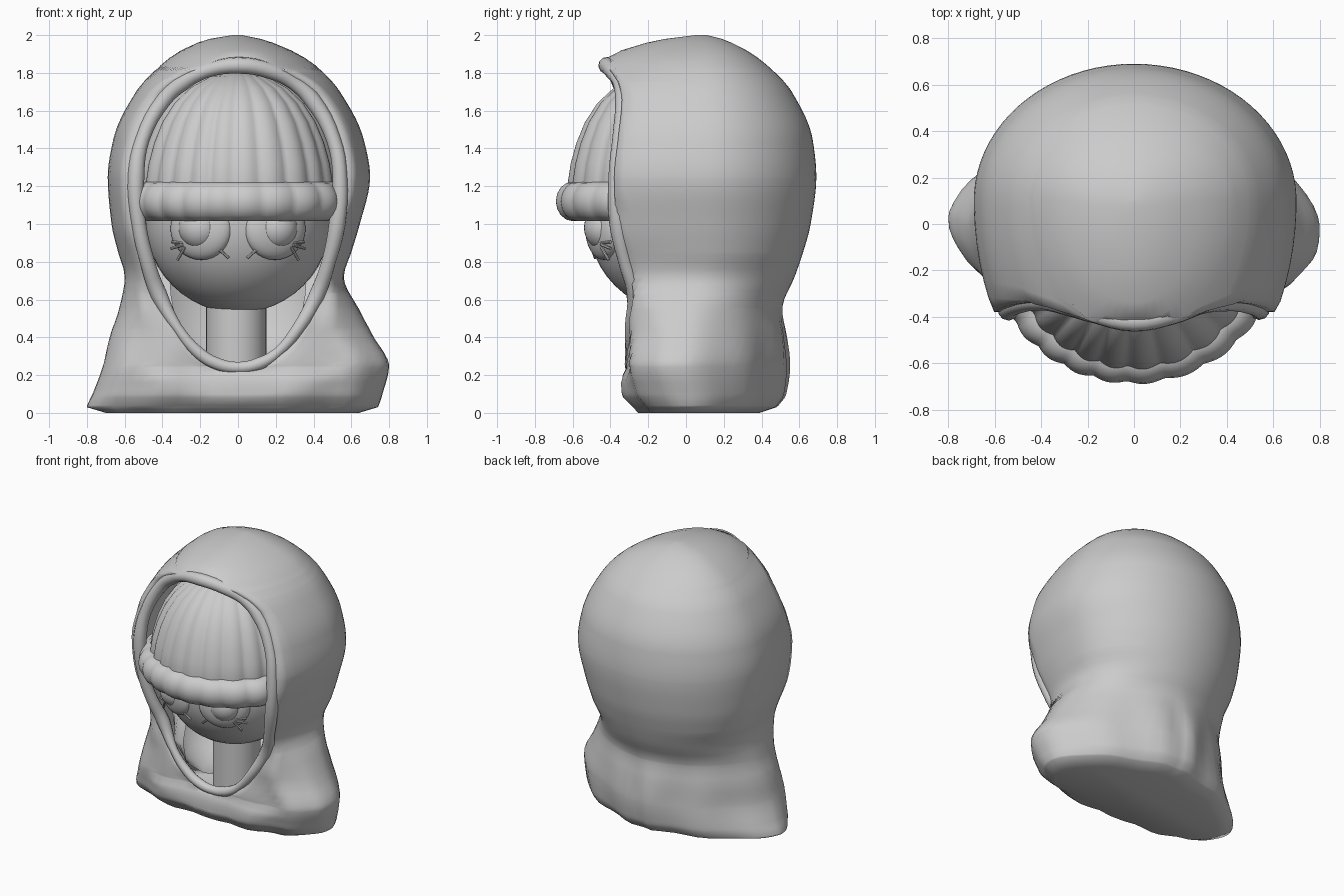
import bpy, bmesh, math
from mathutils import Vector, Matrix

if "Cube" in bpy.data.objects:
    bpy.data.objects.remove(bpy.data.objects["Cube"])


def lerp_keys(keys, z):
    """Monotone smooth interpolation in a table whose first column is z."""
    last = len(keys) - 1
    k = max(0, min(last - 1, sum(1 for r in keys if r[0] <= z) - 1))
    h = keys[k + 1][0] - keys[k][0]
    t = max(0, min(1, (z - keys[k][0]) / h))

    def slope(i, c):
        return (keys[i + 1][c] - keys[i][c]) / (keys[i + 1][0] - keys[i][0])

    def tangent(i, c):
        if i == 0 or i == last:
            return slope(min(i, last - 1), c)
        a, b = slope(i - 1, c), slope(i, c)
        return 2 * a * b / (a + b) if a * b > 0 else 0

    out = []
    for c in range(1, len(keys[0])):
        p, q, m, n = keys[k][c], keys[k + 1][c], tangent(k, c) * h, tangent(k + 1, c) * h
        out.append(p + t * m + t * t * (3 * (q - p) - 2 * m - n) + t ** 3 * (2 * (p - q) + m + n))
    return out


def make_object(name, bm):
    bmesh.ops.remove_doubles(bm, verts=bm.verts, dist=0.0005)
    bmesh.ops.recalc_face_normals(bm, faces=bm.faces)
    for f in bm.faces:
        f.smooth = True
    me = bpy.data.meshes.new(name)
    bm.to_mesh(me)
    bm.free()
    ob = bpy.data.objects.new(name, me)
    bpy.context.collection.objects.link(ob)
    return ob


def loft(name, rings, closed, cap=False):
    bm = bmesh.new()
    rows = [[bm.verts.new(p) for p in ring] for ring in rings]
    for a, b in zip(rows, rows[1:]):
        n = len(a)
        for i in range(n if closed else n - 1):
            j = (i + 1) % n
            bm.faces.new((a[i], a[j], b[j], b[i]))
    if cap:
        bm.faces.new(rows[0][:-1])
    return make_object(name, bm)


def ellipsoid(name, loc, size, seg=32, turn=0):
    bm = bmesh.new()
    bmesh.ops.create_uvsphere(bm, u_segments=seg, v_segments=seg // 2, radius=1)
    m = Matrix.Translation(loc) @ Matrix.Rotation(turn, 4, 'Z') @ Matrix.Diagonal((*size, 1))
    bm.transform(m)
    return make_object(name, bm)


def rod(name, a, b, r, seg=8):
    a, b = Vector(a), Vector(b)
    bpy.ops.mesh.primitive_cylinder_add(vertices=seg, radius=r, depth=(b - a).length,
                                        location=(a + b) / 2)
    ob = bpy.context.object
    ob.name = name
    ob.rotation_euler = (b - a).to_track_quat('Z', 'Y').to_euler()
    bpy.ops.object.shade_smooth_by_angle()
    return ob


# Face opening: z, half width, depth of the front edge
opening = [(.24, 0, -.30), (.26, .11, -.30), (.32, .21, -.30), (.45, .32, -.30),
           (.63, .42, -.28), (.80, .48, -.33), (1.0, .525, -.37), (1.25, .54, -.38),
           (1.45, .505, -.36), (1.66, .39, -.34), (1.75, .29, -.36), (1.81, .17, -.40),
           (1.84, 0, -.43)]
# Hood: z, left width, right width, front radius, back y, centre y, front and back exponents
hood = [(.00, .70, .64, .25, .38, .0, 2.4, 1.6), (.03, .80, .74, .31, .47, .03, 2.4, 1.6),
        (.10, .77, .765, .36, .52, .02, 2.5, 1.6), (.25, .715, .80, .36, .54, -.01, 2.6, 1.6),
        (.40, .68, .72, .37, .53, .01, 2.6, 1.65), (.55, .63, .64, .44, .51, .03, 2.5, 1.75),
        (.72, .60, .56, .66, .575, .07, 2.2, 1.95), (.85, .635, .60, .85, .62, .1, 2, 2),
        (1.0, .67, .645, .95, .66, .1, 2, 2), (1.25, .69, .70, 1.0, .69, .1, 2, 2),
        (1.45, .66, .665, .95, .67, .1, 2, 2), (1.70, .54, .54, .78, .56, .1, 2, 2),
        (1.84, .41, .41, .58, .43, .1, 2, 2), (1.92, .30, .28, .44, .32, .1, 2, 2),
        (1.98, .15, .12, .19, .19, .08, 2, 2), (2.0, .03, .02, .03, .11, .08, 2, 2)]

# Hood and cape in one shell, open around the face
levels = sorted({round(k[0], 3) for k in opening + hood} | {i * .04 for i in range(1, 50)})
levels = [z for i, z in enumerate(levels) if i == 0 or z - levels[i - 1] > .005]
HALF = 28
rings = []
for z in levels:
    xl, xr, rf, yb, yc, nf, nb = lerp_keys(hood, z)
    w, edge = lerp_keys(opening, z)
    if z < .24:
        w, edge = 0, -.30 - min(.03, (.24 - z) * .5)
    fold = .016 * max(0, min(1, (.6 - z) / .3))
    ring = []
    for side in (1, -1):
        X = xr if side > 0 else xl
        a0 = math.asin(min(1, w / X) ** (nf / 2))
        half = []
        for i in range(HALF + 1):
            a = a0 + (math.pi - a0) * i / HALF
            front = a < math.pi / 2
            n = nf if front else nb
            s, c = abs(math.sin(a)) ** (2 / n), abs(math.cos(a)) ** (2 / n)
            y = yc - rf * c if front else yc + (yb - yc) * c
            y = max(y, edge)
            if 0 < i < HALF:    # soft cloth folds in the cape
                y += fold * math.sin(a * 11 + side + z * 3) * c
            half.append((side * X * s, y, z))
        ring += half if side > 0 else half[::-1][1:]
    rings.append(ring)
rings.append([(0, .09, 2.0)] * len(rings[0]))
shell = loft("hood", rings, False, cap=True)
mod = shell.modifiers.new("thickness", 'SOLIDIFY')
mod.thickness, mod.offset = .03, -1

# Cloth lining that closes the hood below and behind the neck
lining = []
for r, z in [(0, .25), (.25, .26), (.38, .34), (.46, .46), (.50, .62), (.52, .80)]:
    front = -.27 if z < .3 else -.27 + .6 * (z - .3)
    half = [(r * math.cos(a), .0 + max(r * .8 * math.sin(a), min(0, front)), z)
            for a in (math.pi * (1.5 * i / 36 - .25) for i in range(37))]
    lining.append(half)
loft("hood_lining", lining, False)

# Rolled hem around the face opening, thinner where it runs into the cape
path = [(w, y + .01, z) for z, w, y in opening]
path += [(-w, y + .01, z) for z, w, y in opening[-2:0:-1]]
cu = bpy.data.curves.new("hood_hem", 'CURVE')
cu.dimensions, cu.bevel_depth, cu.bevel_resolution, cu.resolution_u = '3D', .042, 3, 4
sp = cu.splines.new('BEZIER')
sp.bezier_points.add(len(path) - 1)
for i, (bp, p) in enumerate(zip(sp.bezier_points, path)):
    bp.co = p
    bp.handle_left_type = bp.handle_right_type = 'AUTO'
    bp.radius = (1 if p[2] > .5 else .75) + .1 * math.sin(i * 2.3)
sp.use_cyclic_u = True
bpy.context.collection.objects.link(bpy.data.objects.new("hood_hem", cu))


# Knitted hat: ribbed crown and puffy rolled cuff
def lathe(name, profile, cy, ribs, depth, wide=1, seg=192):
    out = []
    for r, z in profile:
        ring = []
        for i in range(seg):
            a = 2 * math.pi * i / seg
            bump = abs(math.sin(a * ribs / 2 + .6 * math.sin(3 * a))) - .6
            q = r * (1 + depth * bump)
            ring.append((wide * q * math.cos(a), cy + q * math.sin(a), z))
        out.append(ring)
    return loft(name, out, True)


lathe("hat_crown", [(.49, 1.12), (.5, 1.22), (.485, 1.32), (.455, 1.43), (.41, 1.54), (.345, 1.64),
                    (.26, 1.72), (.15, 1.78), (.06, 1.80), (0, 1.805)], -.12, 24, .035, 1.04)
cuff = [(.475 + .09 * math.cos(t), 1.12 + .105 * math.sin(t))
        for t in (2 * math.pi * i / 16 for i in range(17))]
lathe("hat_cuff", cuff, -.12, 24, .025, 1.08)

# Head and neck
ellipsoid("head", (0, -.03, 1.02), (.49, .49, .49), 48)
rod("neck", (-.01, 0, .02), (-.01, 0, .62), .16, 32)

# Eyes, lids and lashes, mirrored
lashes = [((.29, -.45, .90), (.35, -.40, .905)), ((.29, -.45, .89), (.355, -.40, .87)),
          ((.28, -.45, .88), (.32, -.41, .81)), ((.11, -.50, .875), (.05, -.48, .82))]
for s, side in ((1, "right"), (-1, "left")):
    ellipsoid(side + "_eyelid", (s * .195, -.435, .975), (.175, .075, .165), turn=s * .42)
    ellipsoid(side + "_eyeball", (s * .2, -.435, .98), (.115, .105, .115))
    for i, (a, b) in enumerate(lashes):
        rod(f"{side}_lash_{i + 1}", (s * a[0], *a[1:]), (s * b[0], *b[1:]), .008)
